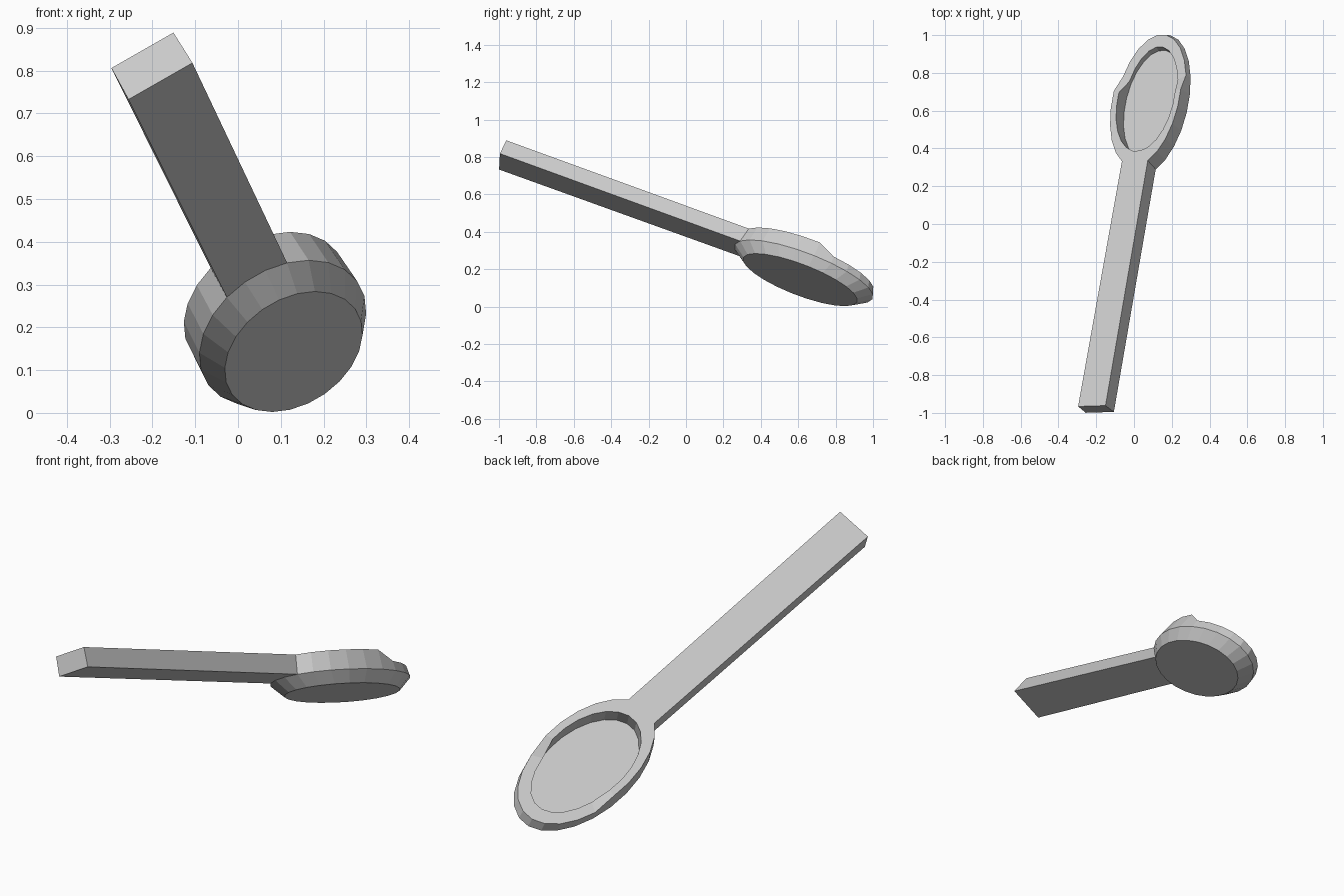
import bpy, bmesh
from math import sin, cos, pi
from mathutils import Vector

if "Cube" in bpy.data.objects:
    bpy.data.objects.remove(bpy.data.objects["Cube"])

# Tilted frame of the spoon: across, along (towards the tip), up
along = Vector((0.163, 0.928, -0.336)).normalized()
across = Vector((0.863, 0.0, 0.506))
across = (across - across.dot(along) * along).normalized()
up = across.cross(along)
origin = Vector((0.13, 0.61, 0.143))      # centre of the flat underside
SEGS = 24


def place(u, d, h):
    return origin + across * u + along * d + up * h


bm = bmesh.new()


def ring(back, tip=None):
    """Elliptical ring (half width, half length, height); the tip half may differ."""
    verts = []
    for i in range(SEGS):
        t = 2 * pi * (i + 0.5) / SEGS - pi / 2
        a, b, h = tip if tip and sin(t) > 0.15 else back
        verts.append(bm.verts.new(place(a * cos(t), b * sin(t), h)))
    return verts


# Bowl: underside, widest line, rim (lower at the tip), hollow and its floor
rings = [
    ring((0.175, 0.33, 0.0)),
    ring((0.212, 0.40, 0.054)),
    ring((0.206, 0.385, 0.144), (0.209, 0.385, 0.098)),
    ring((0.173, 0.30, 0.144), (0.160, 0.315, 0.098)),
    ring((0.172, 0.31, 0.06)),
]
neck = []
bm.faces.new(rings[0][::-1])
for k in range(len(rings) - 1):
    lo, hi = rings[k], rings[k + 1]
    for i in range(SEGS):
        j = (i + 1) % SEGS
        f = bm.faces.new((lo[i], lo[j], hi[j], hi[i]))
        if k == 1 and i in (SEGS - 2, SEGS - 1, 0):
            neck.append(f)
bm.faces.new(rings[-1])

# Handle: pull the three faces facing the back out into a straight bar
out = bmesh.ops.extrude_face_region(bm, geom=neck)
bmesh.ops.delete(bm, geom=neck, context='FACES')
for v in [g for g in out["geom"] if isinstance(g, bmesh.types.BMVert)]:
    p = v.co - origin
    v.co = place(p.dot(across) * 1.06, -1.754, p.dot(up))

bmesh.ops.recalc_face_normals(bm, faces=bm.faces)
mesh = bpy.data.meshes.new("spoon")
bm.to_mesh(mesh)
bm.free()
spoon = bpy.data.objects.new("spoon", mesh)
bpy.context.collection.objects.link(spoon)
